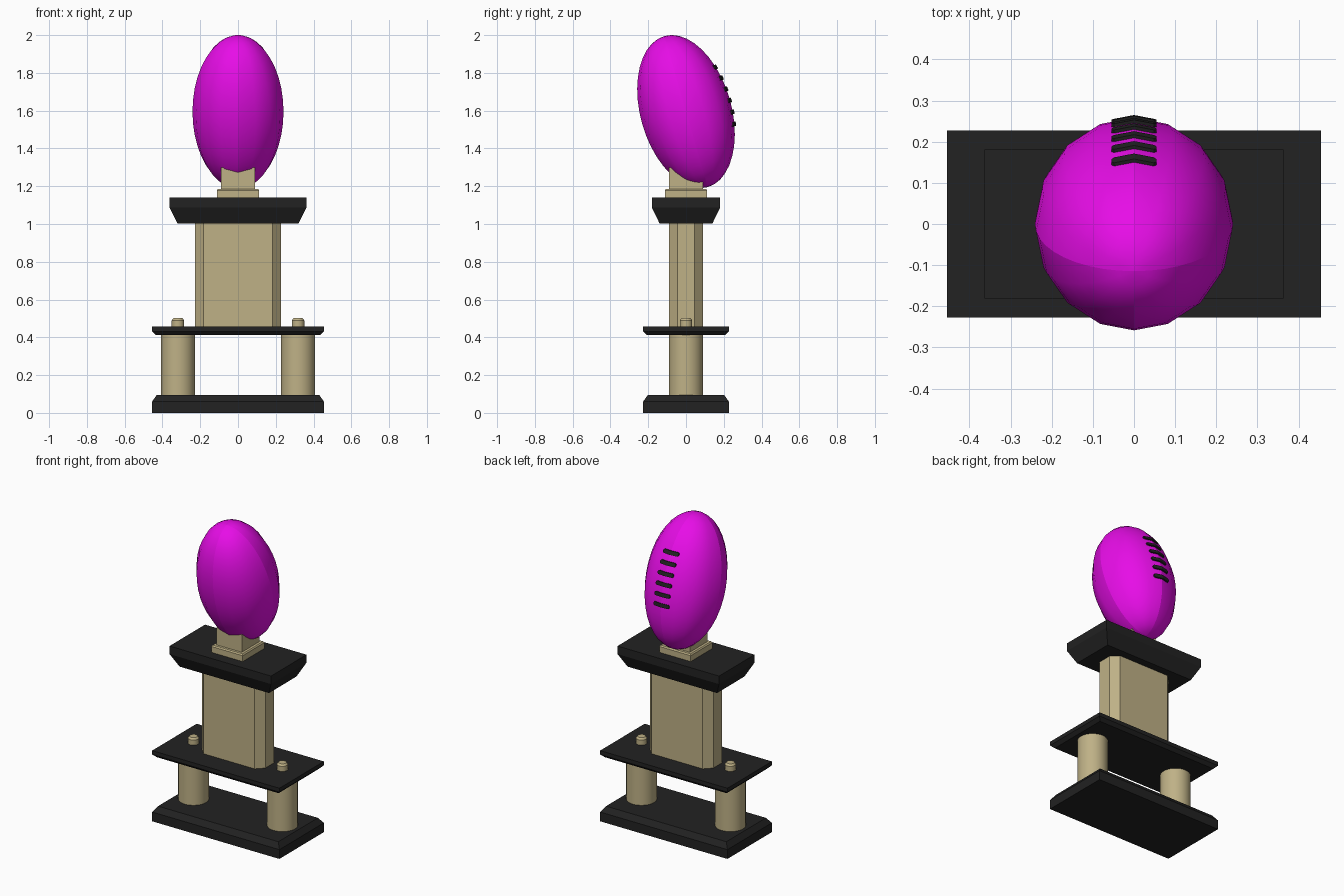
import bpy, bmesh, math
from mathutils import Vector

if "Cube" in bpy.data.objects:
    bpy.data.objects.remove(bpy.data.objects["Cube"])


def material(name, rgb):
    m = bpy.data.materials.new(name)
    m.diffuse_color = (*rgb, 1.0)
    m.use_nodes = True
    m.node_tree.nodes["Principled BSDF"].inputs["Base Color"].default_value = m.diffuse_color
    return m


BLACK = material("black", (0.016, 0.016, 0.016))
TAN = material("tan", (0.52, 0.44, 0.24))
MAGENTA = material("magenta", (0.80, 0.004, 0.80))


def finish(bm, name, mat, smooth=None):
    bmesh.ops.recalc_face_normals(bm, faces=bm.faces)
    me = bpy.data.meshes.new(name)
    bm.to_mesh(me)
    bm.free()
    ob = bpy.data.objects.new(name, me)
    bpy.context.collection.objects.link(ob)
    me.materials.append(mat)
    if smooth:
        bpy.ops.object.select_all(action='DESELECT')
        bpy.context.view_layer.objects.active = ob
        ob.select_set(True)
        bpy.ops.object.shade_smooth_by_angle(angle=math.radians(smooth))
    return ob


def loft(name, rings, mat, smooth=None):
    """Closed solid through rings of equal point count."""
    bm = bmesh.new()
    vs = [[bm.verts.new(p) for p in r] for r in rings]
    n = len(vs[0])
    for a, b in zip(vs, vs[1:]):
        for i in range(n):
            j = (i + 1) % n
            bm.faces.new((a[i], a[j], b[j], b[i]))
    bm.faces.new(vs[0][::-1])
    bm.faces.new(vs[-1])
    return finish(bm, name, mat, smooth)


def slab(name, levels, mat):
    """Rectangular stack from (z, half x, half y) levels."""
    return loft(name, [[(-x, -y, z), (x, -y, z), (x, y, z), (-x, y, z)]
                       for z, x, y in levels], mat)


def turned(name, cx, levels, mat, n=32):
    """Round part from (z, radius) levels."""
    return loft(name, [[(cx + r * math.cos(2 * math.pi * i / n),
                         r * math.sin(2 * math.pi * i / n), z) for i in range(n)]
                       for z, r in levels], mat, 35)


# Base, shelf and cap
slab("base", [(0, .455, .227), (.06, .455, .227), (.095, .43, .202)], BLACK)
slab("shelf", [(.412, .435, .207), (.432, .455, .227), (.457, .455, .227)], BLACK)
slab("cap", [(1.003, .32, .14), (1.088, .363, .181), (1.14, .363, .181)], BLACK)

# Columns and the knobs above them
for side, s in (("left", -1), ("right", 1)):
    turned(side + "_column", s * .318, [(.09, .09), (.415, .09)], TAN)
    turned(side + "_knob", s * .318, [(.45, .033), (.49, .033), (.502, .024)], TAN, 16)

# Central pillar with chamfered corners
hx, hy, c = .227, .09, .045
outline = [(-hx + c, -hy), (hx - c, -hy), (hx, -hy + c), (hx, hy - c),
           (hx - c, hy), (-hx + c, hy), (-hx, hy - c), (-hx, -hy + c)]
loft("pillar", [[(x, y, z) for x, y in outline] for z in (.455, 1.005)], TAN)

# Ball holder
slab("holder_plate", [(1.138, .112, .112), (1.178, .112, .112), (1.186, .106, .106)], TAN)
slab("holder_block", [(1.18, .09, .09), (1.298, .09, .09)], TAN)

# Ball: ellipsoid leaning towards the front
A, B, LEAN = .416, .241, math.radians(16)
CENTRE = Vector((0, 0, 1.595))
AXIS = Vector((0, -math.sin(LEAN), math.cos(LEAN)))
BACK = Vector((0, math.cos(LEAN), math.sin(LEAN)))


def place(x, out, t):
    return CENTRE + Vector((x, 0, 0)) + BACK * out + AXIS * t


bm = bmesh.new()
SEG, RINGS = 16, 20
poles = [bm.verts.new(place(0, 0, -A)), bm.verts.new(place(0, 0, A))]
grid = []
for k in range(1, RINGS):
    lat = -math.pi / 2 + math.pi * k / RINGS
    r, t = B * math.cos(lat), A * math.sin(lat)
    grid.append([bm.verts.new(place(r * math.cos(2 * math.pi * i / SEG),
                                    r * math.sin(2 * math.pi * i / SEG), t))
                 for i in range(SEG)])
for i in range(SEG):
    j = (i + 1) % SEG
    for a, b in zip(grid, grid[1:]):
        bm.faces.new((a[i], a[j], b[j], b[i]))
    bm.faces.new((poles[0], grid[0][j], grid[0][i]))
    bm.faces.new((poles[1], grid[-1][i], grid[-1][j]))
# four panel seams stay sharp
seams = []
for i in range(0, SEG, SEG // 4):
    line = [poles[0]] + [g[i] for g in grid] + [poles[1]]
    seams += [bm.edges.get(pair) for pair in zip(line, line[1:])]
for f in bm.faces:
    f.smooth = True
for e in seams:
    e.smooth = False
finish(bm, "ball", MAGENTA)

# Laces: six bent strips down the back seam
for k in range(6):
    t0 = .184 - .0635 * k
    rings = []
    for x, h in ((-.055, .006), (-.048, .012), (0, .012), (.048, .012), (.055, .006)):
        ring = []
        for dt, lift in ((-h, -.01), (h, -.01), (h, .008), (-h, .008)):
            r = B * math.sqrt(1 - ((t0 + dt) / A) ** 2)
            ring.append(place(x, r - .2 * abs(x) + lift, t0 + dt))
        rings.append(ring)
    loft(f"lace_{k + 1}", rings, BLACK)
